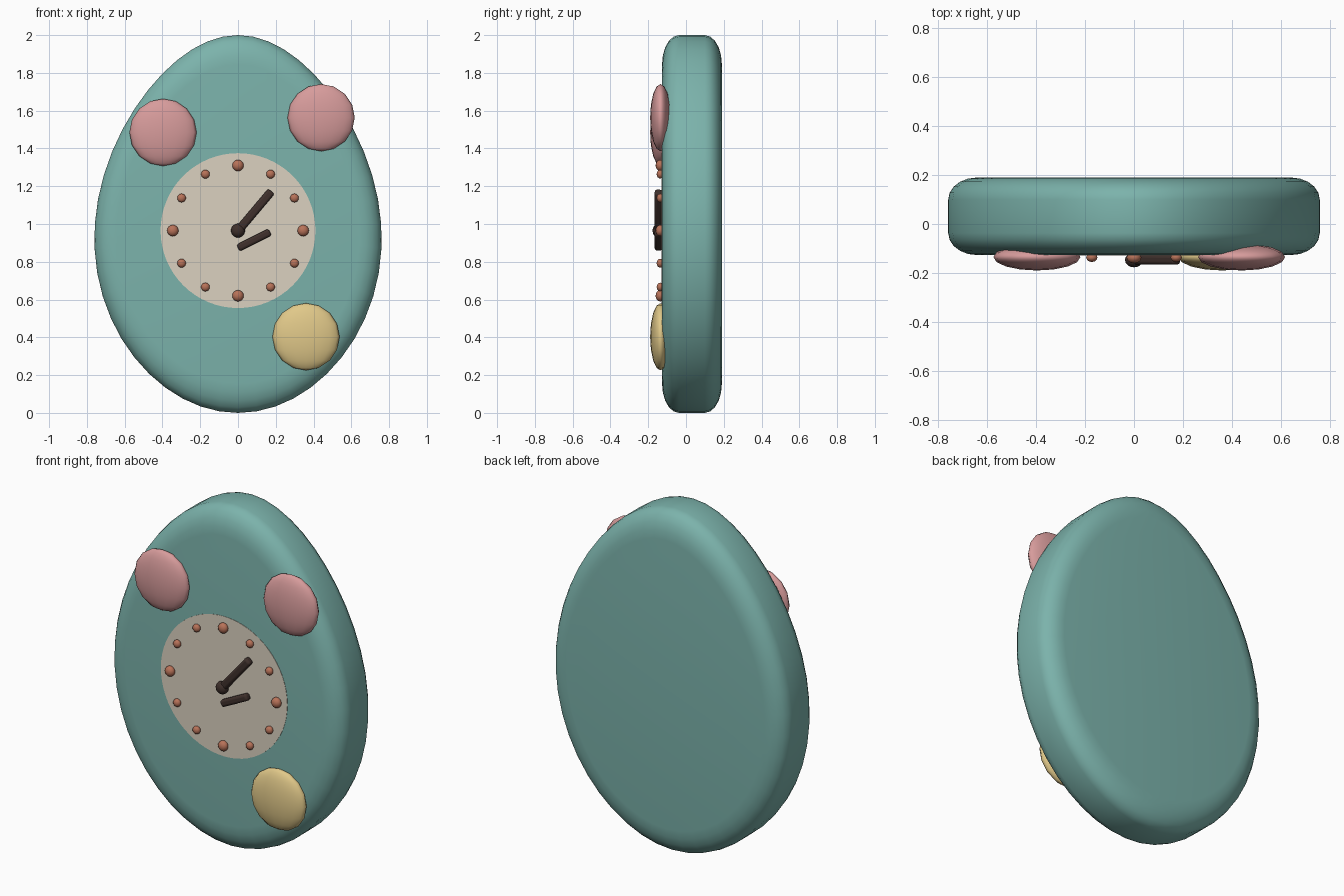
import bpy, bmesh, math
from math import sin, cos, pi

if "Cube" in bpy.data.objects:
    bpy.data.objects.remove(bpy.data.objects["Cube"])


def material(name, rgb):
    m = bpy.data.materials.new(name)
    m.diffuse_color = (*rgb, 1)
    m.use_nodes = True
    m.node_tree.nodes["Principled BSDF"].inputs["Base Color"].default_value = m.diffuse_color
    return m


TEAL = material("teal", (0.20, 0.45, 0.41))
PINK = material("pink", (0.68, 0.33, 0.33))
YELLOW = material("yellow", (0.75, 0.58, 0.25))
CREAM = material("cream", (0.71, 0.64, 0.53))
COPPER = material("copper", (0.48, 0.17, 0.10))
DARK = material("dark", (0.05, 0.03, 0.025))

FRONT, BACK = -0.127, 0.19
CLOCK_Z = 0.965


def finish(ob, name, mat, angle=40):
    ob.name = name
    ob.data.materials.append(mat)
    bpy.ops.object.select_all(action='DESELECT')
    ob.select_set(True)
    bpy.context.view_layer.objects.active = ob
    bpy.ops.object.shade_smooth_by_angle(angle=math.radians(angle))
    return ob


def ball(name, mat, loc, size, seg=16, rings=8):
    bpy.ops.mesh.primitive_uv_sphere_add(segments=seg, ring_count=rings, radius=1, location=loc)
    ob = bpy.context.object
    ob.scale = size
    return finish(ob, name, mat, 60)


# Egg-shaped body: scaled outline rings with rounded rims front and back
def egg(scale, y, n=48):
    pts = []
    for i in range(n):
        t = 2 * pi * i / n
        c = cos(t)
        pts.append((scale * sin(t) * (0.758 - 0.07 * c - 0.065 * c * c), y, 1 + scale * c))
    return pts


bm = bmesh.new()
STEPS, INSET, DEPTH = 5, 0.155, 0.09
arc = [(1 - INSET * (1 - sin(a)), DEPTH * (1 - cos(a)))
       for a in (pi / 2 * k / STEPS for k in range(STEPS + 1))]
profile = [(s, FRONT + d) for s, d in arc] + [(s, BACK - d) for s, d in reversed(arc)]
rings = [[bm.verts.new(p) for p in egg(s, y)] for s, y in profile]
for r0, r1 in zip(rings, rings[1:]):
    for i in range(len(r0)):
        j = (i + 1) % len(r0)
        bm.faces.new((r0[i], r0[j], r1[j], r1[i]))
bm.faces.new(rings[0])
bm.faces.new(rings[-1])
bmesh.ops.recalc_face_normals(bm, faces=bm.faces)
me = bpy.data.meshes.new("body")
bm.to_mesh(me)
bm.free()
body = bpy.data.objects.new("body", me)
bpy.context.collection.objects.link(body)
finish(body, "body", TEAL)

# Dial
bpy.ops.mesh.primitive_cylinder_add(vertices=64, radius=0.41, depth=0.01,
                                    location=(0, FRONT + 0.003, CLOCK_Z), rotation=(pi / 2, 0, 0))
finish(bpy.context.object, "dial", CREAM)

# Hour markers, larger at the quarters
for h in range(12):
    a = 2 * pi * h / 12
    r = 0.03 if h % 3 == 0 else 0.023
    ball(f"hour_marker_{h}", COPPER, (0.345 * sin(a), -0.137, CLOCK_Z + 0.345 * cos(a)),
         (r, r * 0.8, r), 12, 8)


# Hands: rounded bars
def hand(name, x, z, length, width, angle):
    bpy.ops.mesh.primitive_cube_add(size=1, location=(x, -0.146, z), rotation=(0, angle, 0))
    ob = bpy.context.object
    ob.scale = (width, 0.04, length)
    bpy.ops.object.transform_apply(location=False, rotation=False, scale=True)
    bev = ob.modifiers.new("round", 'BEVEL')
    bev.width = 0.013
    bev.segments = 3
    finish(ob, name, DARK)


hand("minute_hand", 0.09, 1.07, 0.27, 0.044, math.atan2(0.16, 0.19))
hand("hour_hand", 0.085, 0.915, 0.19, 0.04, math.atan2(0.16, 0.08))
ball("hand_hub", DARK, (0, -0.147, CLOCK_Z), (0.037, 0.03, 0.037), 16, 10)

# Flattened round spots
for name, mat, x, z in (("spot_left", PINK, -0.397, 1.485),
                        ("spot_right", PINK, 0.44, 1.563),
                        ("spot_bottom", YELLOW, 0.36, 0.403)):
    ball(name, mat, (x, -0.135, z), (0.178, 0.055, 0.178))
